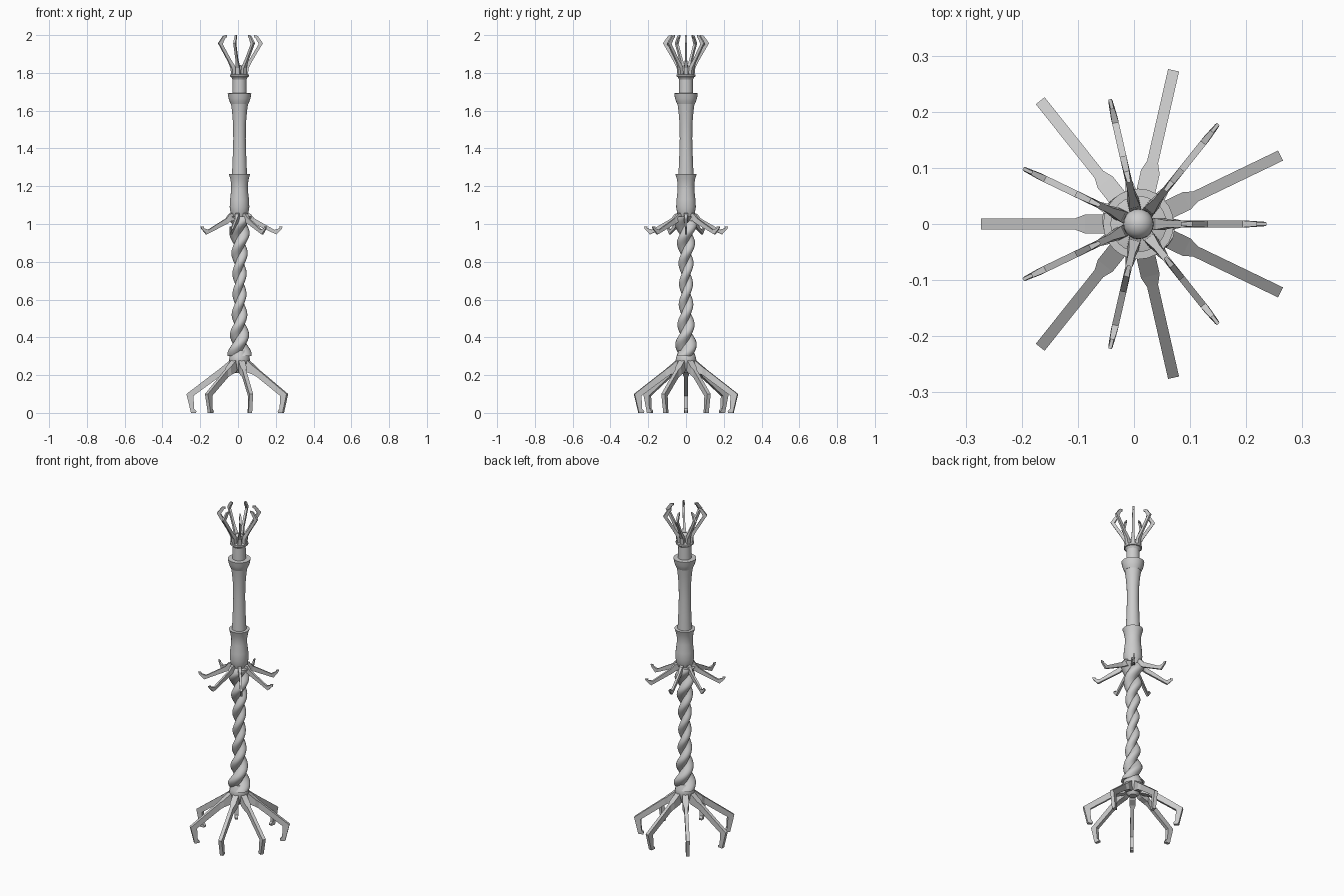
import bpy, bmesh, math
from mathutils import Matrix, Vector

cube = bpy.data.objects.get("Cube")
if cube:
    bpy.data.objects.remove(cube, do_unlink=True)

metal = bpy.data.materials.new("grey_metal")
metal.use_nodes = True
grey = (0.6, 0.6, 0.6, 1)
metal.diffuse_color = grey
metal.node_tree.nodes["Principled BSDF"].inputs["Base Color"].default_value = grey

AXIS_X = 0.008  # the seven feet are not symmetric in x, so the axis sits off centre


def make(name, bm, smooth=None):
    bmesh.ops.recalc_face_normals(bm, faces=bm.faces)
    mesh = bpy.data.meshes.new(name)
    bm.to_mesh(mesh)
    bm.free()
    mesh.materials.append(metal)
    obj = bpy.data.objects.new(name, mesh)
    obj.location.x = AXIS_X
    bpy.context.collection.objects.link(obj)
    if smooth:
        bpy.ops.object.select_all(action='DESELECT')
        obj.select_set(True)
        bpy.context.view_layer.objects.active = obj
        bpy.ops.object.shade_smooth_by_angle(angle=math.radians(smooth))


def skin(bm, rings):
    """Join equal rings of points into a closed skin."""
    rows = [[bm.verts.new(p) for p in ring] for ring in rings]
    n = len(rows[0])
    for a, b in zip(rows, rows[1:]):
        for i in range(n):
            j = (i + 1) % n
            bm.faces.new((a[i], a[j], b[j], b[i]))
    bm.faces.new(rows[0])
    bm.faces.new(rows[-1])


def lathe(name, profile, sides=24):
    bm = bmesh.new()
    skin(bm, [[(r * math.cos(math.tau * i / sides), r * math.sin(math.tau * i / sides), z)
               for i in range(sides)] for r, z in profile])
    make(name, bm, 40)


def prongs(name, sections, start):
    """Seven bent prongs; each section is upper r, z, lower r, z, half width."""
    for k in range(7):
        bm = bmesh.new()
        skin(bm, [[(r1, -w, z1), (r1, w, z1), (r2, w, z2), (r2, -w, z2)]
                  for r1, z1, r2, z2, w in sections])
        turn = Matrix.Rotation(start + math.tau * k / 7, 4, 'Z')
        bmesh.ops.transform(bm, matrix=turn, verts=bm.verts)
        make(f"{name}_{k + 1}", bm)


# Clawed feet and their hub
prongs("foot_leg", [
    (0.02, 0.31, 0.02, 0.24, 0.012), (0.055, 0.275, 0.05, 0.215, 0.017),
    (0.095, 0.242, 0.09, 0.202, 0.017), (0.113, 0.228, 0.108, 0.189, 0.01),
    (0.281, 0.1, 0.244, 0.09, 0.01), (0.257, 0.0, 0.24, 0.022, 0.01),
    (0.23, 0.0, 0.228, 0.01, 0.008)], math.pi)
lathe("foot_hub", [(0.022, 0.21), (0.045, 0.235), (0.056, 0.28), (0.052, 0.3), (0.04, 0.33)], 14)

# Twisted stem of two strands, slimmer in the middle
for s in range(2):
    bm = bmesh.new()
    rings = []
    steps = 90
    for i in range(steps + 1):
        t = i / steps
        z = 0.3 + 0.74 * t
        size = 0.036 + 0.029 * abs(2 * t - 1) ** 2
        ang = math.tau * z / 0.21 + math.pi * s
        off, rad = 0.38 * size, 0.64 * size
        rings.append([(off * math.cos(ang) + rad * math.cos(math.tau * j / 16),
                       off * math.sin(ang) + rad * math.sin(math.tau * j / 16), z)
                      for j in range(16)])
    skin(bm, rings)
    make(f"stem_strand_{s + 1}", bm, 60)

# Ring of small hooked arms
prongs("middle_hook", [
    (0.02, 1.065, 0.02, 1.02, 0.01), (0.06, 1.053, 0.055, 1.015, 0.01),
    (0.078, 1.03, 0.07, 1.003, 0.006), (0.185, 0.969, 0.195, 0.945, 0.006),
    (0.212, 0.978, 0.224, 0.975, 0.004), (0.21, 0.986, 0.228, 0.987, 0.003)], 0)

# Turned body
lathe("lower_bulb", [(0.034, 1.025), (0.046, 1.055), (0.052, 1.09), (0.05, 1.13),
                     (0.044, 1.18), (0.044, 1.21), (0.049, 1.24), (0.057, 1.265), (0.04, 1.266)])
lathe("column", [(0.04, 1.26), (0.036, 1.35), (0.033, 1.45), (0.034, 1.53),
                 (0.04, 1.6), (0.047, 1.65)])
lathe("column_cap", [(0.046, 1.635), (0.053, 1.65), (0.058, 1.665), (0.063, 1.692), (0.037, 1.693)])
lathe("neck", [(0.037, 1.69), (0.036, 1.77)])
lathe("top_plate", [(0.036, 1.765), (0.044, 1.778), (0.05, 1.78), (0.05, 1.79), (0.03, 1.795)])

# Ball held by the upper claws
bm = bmesh.new()
bmesh.ops.create_uvsphere(bm, u_segments=20, v_segments=12, radius=0.027,
                          matrix=Matrix.Translation(Vector((0, 0, 1.815))))
make("ball", bm, 60)

prongs("top_claw", [
    (0.024, 1.785, 0.044, 1.785, 0.011), (0.03, 1.835, 0.048, 1.825, 0.01),
    (0.052, 1.87, 0.066, 1.86, 0.006), (0.102, 1.953, 0.124, 1.957, 0.006),
    (0.084, 1.985, 0.096, 1.996, 0.005), (0.076, 1.988, 0.076, 2.0, 0.003)], 0)
